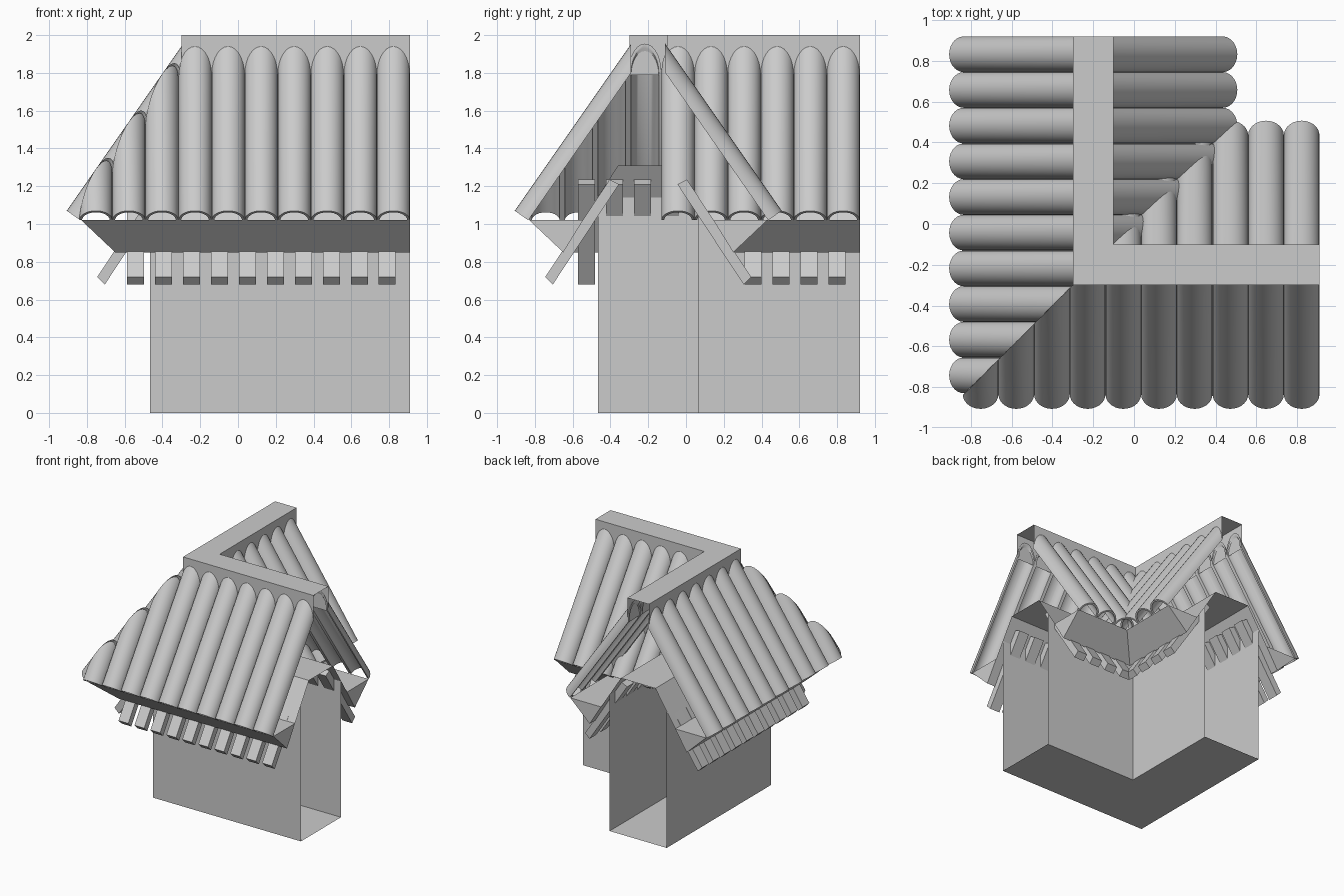
import bpy, bmesh, math
from mathutils import Vector

if "Cube" in bpy.data.objects:
    bpy.data.objects.remove(bpy.data.objects["Cube"])

C = -0.2                      # centre line of both wings of the L
END = {"x": 0.91, "y": 0.92}  # open wing ends


def place(wing, a, d, z):
    """a: along the wing, d: offset from the centre line (negative is outside)."""
    return Vector((a, C + d, z)) if wing == "x" else Vector((C + d, a, z))


def finish(name, bm, smooth=False):
    bmesh.ops.recalc_face_normals(bm, faces=bm.faces)
    me = bpy.data.meshes.new(name)
    bm.to_mesh(me)
    bm.free()
    ob = bpy.data.objects.new(name, me)
    bpy.context.collection.objects.link(ob)
    if smooth:
        bpy.ops.object.select_all(action='DESELECT')
        ob.select_set(True)
        bpy.context.view_layer.objects.active = ob
        bpy.ops.object.shade_smooth_by_angle(angle=math.radians(40))
    return ob


def loft(bm, rings, closed, caps):
    vs = [[bm.verts.new(p) for p in r] for r in rings]
    n = len(vs[0])
    for r0, r1 in zip(vs, vs[1:]):
        for i in range(n if closed else n - 1):
            j = (i + 1) % n
            bm.faces.new((r0[i], r0[j], r1[j], r1[i]))
    if caps:
        bm.faces.new(vs[0])
        bm.faces.new(vs[-1])


def sweep_l(name, profile, closed=False):
    """Sweep an (offset, height) profile round the mitred L."""
    bm = bmesh.new()
    loft(bm, [[place("x", END["x"], d, z) for d, z in profile],
              [Vector((C + d, C + d, z)) for d, z in profile],
              [place("y", END["y"], d, z) for d, z in profile]], closed, closed)
    return finish(name, bm)


# walls with floor, open at the ends
sweep_l("walls", [(-.265, 1.14), (-.265, 0), (.265, 0), (.265, 1.14)])
# ridge channel
sweep_l("ridge_cap", [(-.1, 1.79), (-.1, 2), (.1, 2), (.1, 1.79)])
# ceiling and boxed eaves
sweep_l("ceiling", [(-.345, 1.02), (-.16, 1.31), (.16, 1.31), (.345, 1.02)])
for s, side in ((-1, "outer"), (1, "inner")):
    sweep_l(side + "_eave", [(s * .63, 1.02), (s * .45, .85), (s * .345, 1.02)], True)

# barrel roof tiles
SLOPE = 1.434
N = Vector((SLOPE, 1)).normalized()
SPACING = 0.175


def tiles(name, wing, s, count):
    bm = bmesh.new()
    r, seg = SPACING / 2, 14
    angles = [math.pi * i / seg for i in range(seg + 1)]
    section = [(r * math.cos(t), r * math.sin(t)) for t in angles]
    section += [((r - .014) * math.cos(t), (r - .014) * math.sin(t)) for t in reversed(angles)]
    for k in range(count):
        mid = END[wing] - SPACING * (k + .5)
        low, top = [], []
        for w, h in section:
            d, z = .635 + N.x * h, 1.02 + N.y * h
            low.append(place(wing, mid + w, s * d, z))
            top.append(place(wing, mid + w, s * .09, z + (d - .09) * SLOPE))
        loft(bm, [low, top], True, True)
    if s < 0:  # trim to the hip
        no = Vector((1, -1, 0)) if wing == "x" else Vector((-1, 1, 0))
        bmesh.ops.bisect_plane(bm, geom=bm.verts[:] + bm.edges[:] + bm.faces[:],
                               plane_co=(0, 0, 0), plane_no=no, clear_inner=True)
    finish(name, bm, True)


# rafters under the eaves
def rafters(name, wing, s, count, first):
    bm = bmesh.new()
    prof = [(.545, .72), (.505, .68), (.155, 1.21), (.205, 1.235)]
    for k in range(count):
        a = first - .148 * k
        loft(bm, [[place(wing, a + w, s * d, z) for d, z in prof] for w in (-.045, .045)],
             True, True)
    finish(name, bm)


for wing, label in (("x", "front"), ("y", "side")):
    tiles(label + "_outer_tiles", wing, -1, 10)
    tiles(label + "_inner_tiles", wing, 1, 6)
    rafters(label + "_outer_rafters", wing, -1, 10, .79 if wing == "x" else .805)
    rafters(label + "_inner_rafters", wing, 1, 4, .80)
